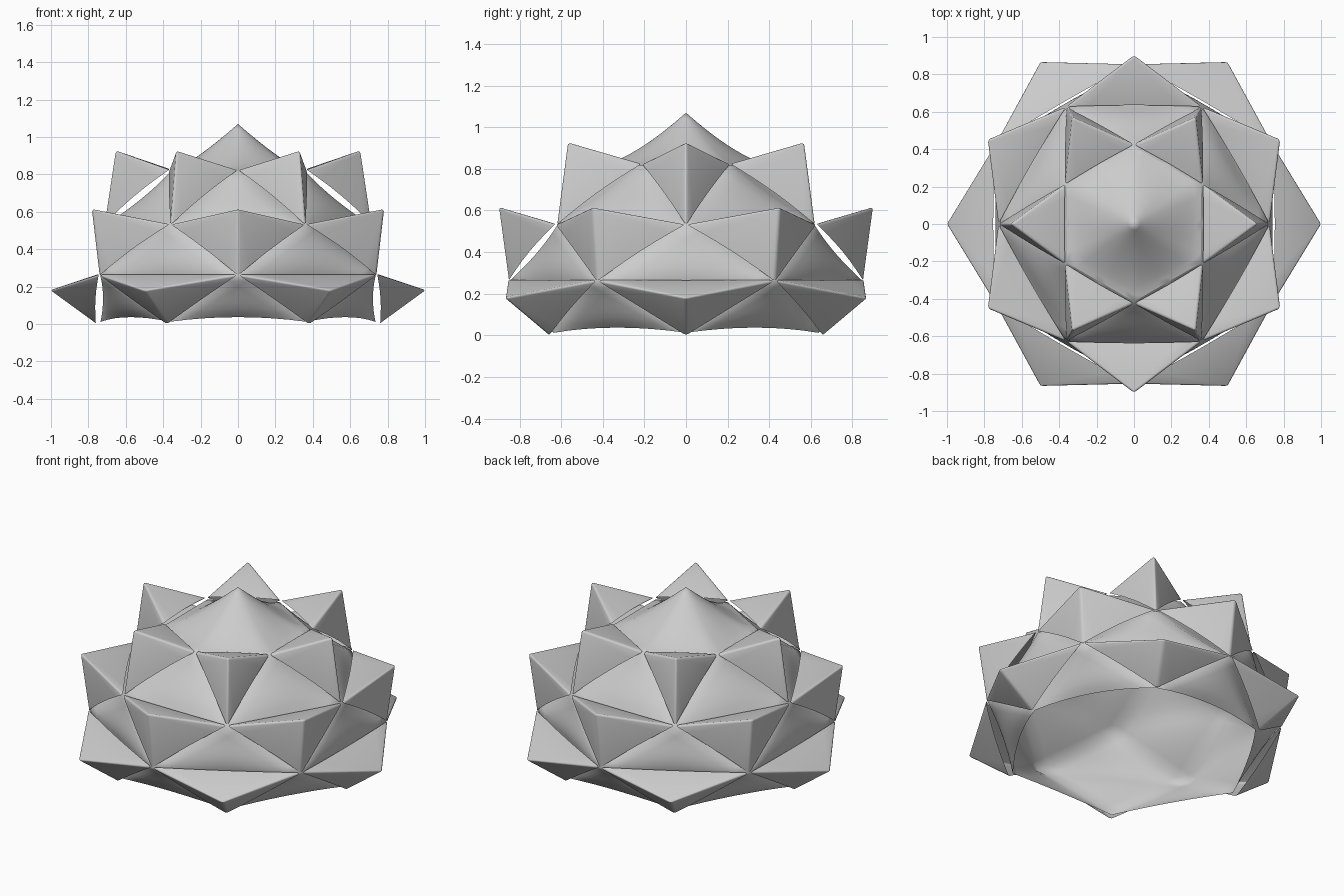
import bpy, bmesh, math
from mathutils import Vector

if "Cube" in bpy.data.objects:
    bpy.data.objects.remove(bpy.data.objects["Cube"])

AXIS = Vector((0, 0, 0.3))


def polar(r, deg, z):
    a = math.radians(deg)
    return Vector((r * math.cos(a), r * math.sin(a), z))


def finish(bm, name, angle):
    me = bpy.data.meshes.new(name)
    bm.to_mesh(me)
    bm.free()
    ob = bpy.data.objects.new(name, me)
    bpy.context.collection.objects.link(ob)
    bpy.ops.object.select_all(action='DESELECT')
    ob.select_set(True)
    bpy.context.view_layer.objects.active = ob
    bpy.ops.object.shade_smooth_by_angle(angle=math.radians(angle))
    return ob


def curved_triangle(bm, a, b, c, bulge, sag, edge=Vector(), n=8):
    """Triangle grid: middle bulges, edges a-b and a-c sag inward, b-c bows by edge."""
    out = ((a + b + c) / 3 - AXIS).normalized()
    ab = (AXIS - (a + b) / 2).normalized() * sag
    ac = (AXIS - (a + c) / 2).normalized() * sag
    g = {}
    for i in range(n + 1):
        for j in range(n + 1 - i):
            u, v = i / n, j / n
            w = 1 - u - v
            p = a * u + b * v + c * w + out * bulge * 27 * u * v * w
            p += ab * 4 * u * v + ac * 4 * u * w + edge * 4 * v * w
            g[i, j] = bm.verts.new(p)
    for i in range(n):
        for j in range(n - i):
            bm.faces.new((g[i, j], g[i + 1, j], g[i, j + 1]))
            if i + j < n - 1:
                bm.faces.new((g[i + 1, j], g[i + 1, j + 1], g[i, j + 1]))


# Inner dome: hexagonal rings turned 30 degrees from one to the next
rings = [(0.415, 0.815, 30), (0.715, 0.528, 0), (0.85, 0.26, 30), (0.735, 0.012, 0)]
bm = bmesh.new()
for (r0, z0, o0), (r1, z1, o1) in zip(rings, rings[1:]):
    last = z1 < 0.1
    for k in range(6):
        top = o0 + 60 * k
        up, nxt = polar(r0, top, z0), polar(r0, top + 60, z0)
        lo, hi = polar(r1, top - 30, z1), polar(r1, top + 30, z1)
        bow = polar(0.025, top, 0.025) if last else Vector()
        curved_triangle(bm, up, lo, hi, 0.022, 0.015, bow)   # exposed arched panel
        curved_triangle(bm, hi, nxt, up, -0.004, 0.015)      # panel behind a petal

# Pointed cap on the dome
rows, seg = 12, 48
apex = bm.verts.new((0, 0, 1.07))
prev = None
for i in range(1, rows + 1):
    t = i / rows
    row = []
    for s in range(seg):
        d = 360 * s / seg
        local = math.radians((d + 30) % 60 - 30)
        hexr = 0.415 * math.cos(math.pi / 6) / math.cos(local)
        mix = t ** 2                                   # round near the apex
        r = t * (hexr * mix + 0.39 * (1 - mix))
        row.append(bm.verts.new(polar(r, d, 0.815 + 0.255 * (1 - t) ** 1.35)))
    for s in range(seg):
        q = (s + 1) % seg
        if prev:
            bm.faces.new((prev[s], row[s], row[q], prev[q]))
        else:
            bm.faces.new((apex, row[s], row[q]))
    prev = row
bmesh.ops.remove_doubles(bm, verts=bm.verts, dist=0.0005)
bmesh.ops.recalc_face_normals(bm, faces=bm.faces)
finish(bm, "inner_dome", 175)


# Petal tiers: folded points with a top facet and two side facets
def petal_tier(name, tip, notch, foot, offset, bow):
    bm = bmesh.new()
    for k in range(6):
        d = offset + 60 * k
        T, B = polar(tip[0], d, tip[1]), polar(foot[0], d, foot[1])
        L, R = polar(notch[0], d + 30, notch[1]), polar(notch[0], d - 30, notch[1])
        vt, vb, vl, vr = [bm.verts.new(p) for p in (T, B, L, R)]
        out = (T - (L + R + B) / 3).normalized()

        def arch(start, end, lift):
            return [bm.verts.new(start.lerp(end, s / 6) + lift * math.sin(math.pi * s / 6))
                    for s in range(1, 6)]
        rise = (((L + R) / 2) - AXIS).normalized() * 0.008
        bm.faces.new([vt, vl] + arch(L, R, rise) + [vr])
        bm.faces.new([vt, vr] + arch(R, B, out * bow) + [vb])
        bm.faces.new([vt, vb] + arch(B, L, out * bow) + [vl])
    folds = [e for e in bm.edges if len(e.link_faces) == 2]
    bmesh.ops.bevel(bm, geom=folds, offset=0.014, segments=3, profile=0.5,
                    affect='EDGES', clamp_overlap=True)
    big = [f for f in bm.faces if len(f.verts) > 4]
    bmesh.ops.triangulate(bm, faces=big)
    bmesh.ops.recalc_face_normals(bm, faces=bm.faces)
    finish(bm, name, 60)


petal_tier("upper_petals", (0.66, 0.93), (0.425, 0.825), (0.72, 0.53), 0, 0.012)
petal_tier("middle_petals", (0.904, 0.617), (0.725, 0.535), (0.855, 0.26), 30, 0.012)
petal_tier("lower_petals", (1.008, 0.18), (0.86, 0.265), (0.76, 0.0), 0, 0.01)
